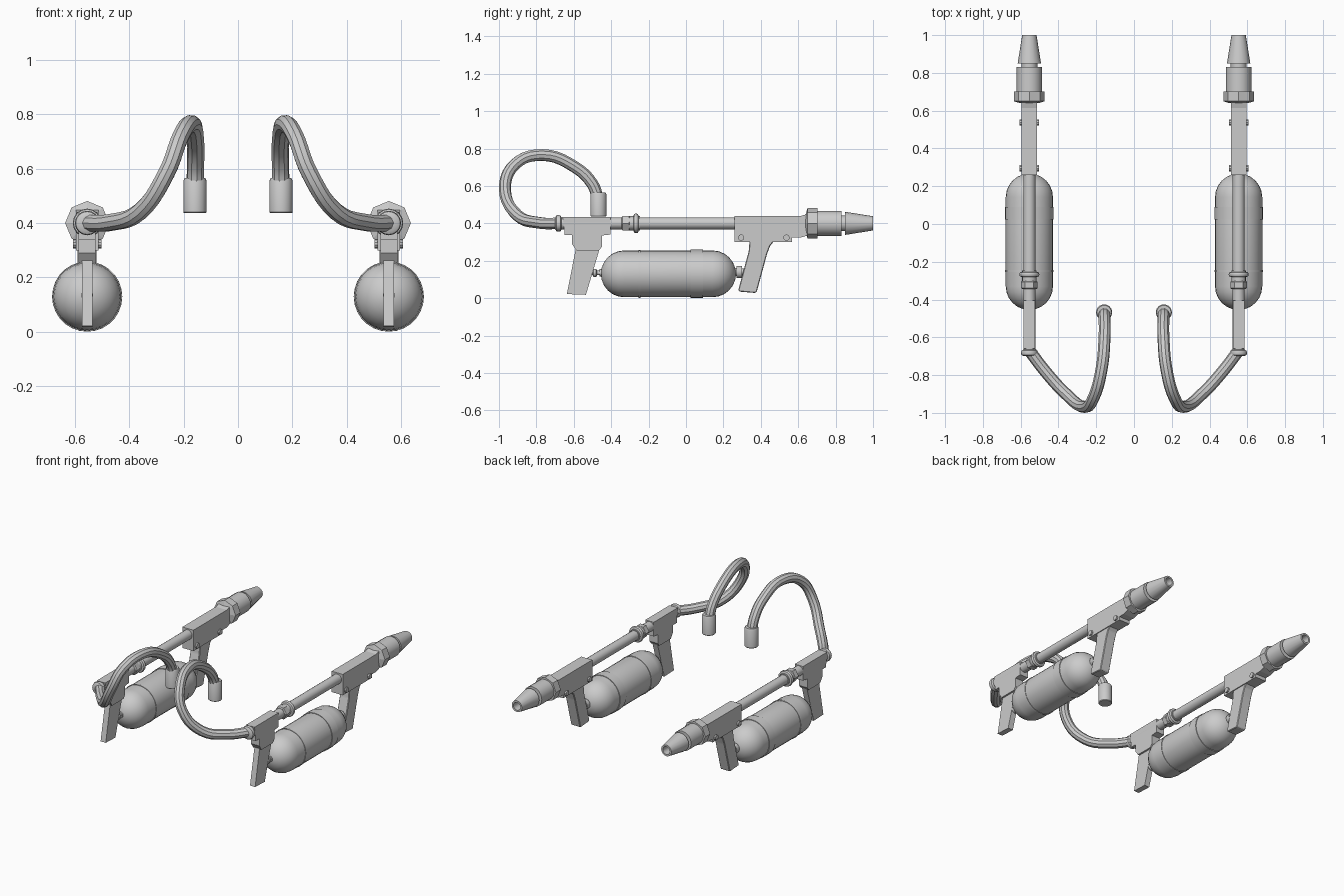
import bpy, bmesh, math

if "Cube" in bpy.data.objects:
    bpy.data.objects.remove(bpy.data.objects["Cube"])

GX, PZ, TZ = 0.554, 0.40, 0.13   # gun x, pipe height, tank height


def finish(name, mesh, smooth=True):
    """Link the right-hand part and mirror it to the left-hand one."""
    mesh.name = name
    if smooth:
        mesh.shade_smooth()
        mesh.set_sharp_from_angle(angle=math.radians(32))
    ob = bpy.data.objects.new(name, mesh)
    bpy.context.scene.collection.objects.link(ob)
    m = ob.modifiers.new("mirror", 'MIRROR')
    m.use_mirror_merge = False
    return ob


def from_bmesh(name, bm, smooth=True):
    bmesh.ops.recalc_face_normals(bm, faces=bm.faces)
    me = bpy.data.meshes.new(name)
    bm.to_mesh(me)
    bm.free()
    return finish(name, me, smooth)


def lathe(name, profile, z, sides=16, x=GX, y0=0.0, upright=False, smooth=True):
    """Turn (radius, position) pairs about a y-parallel (or vertical) axis."""
    bm = bmesh.new()
    rings = []
    for r, p in profile:
        ring = []
        for i in range(sides):
            a = 2 * math.pi * i / sides
            u, v = r * math.cos(a), r * math.sin(a)
            ring.append(bm.verts.new((x + u, y0 + v, p) if upright else (x + u, p, z + v)))
        rings.append(ring)
    for a, b in zip(rings, rings[1:]):
        for i in range(sides):
            j = (i + 1) % sides
            bm.faces.new((a[i], a[j], b[j], b[i]))
    bm.faces.new(rings[0])
    bm.faces.new(rings[-1])
    return from_bmesh(name, bm, smooth)


def plate(name, outline, width, bevel=0.0):
    """Extrude a (y, z) outline across x, centred on the gun."""
    bm = bmesh.new()
    f = bm.faces.new([bm.verts.new((GX - width / 2, y, z)) for y, z in outline])
    ext = bmesh.ops.extrude_face_region(bm, geom=[f])["geom"]
    bmesh.ops.translate(bm, vec=(width, 0, 0),
                        verts=[v for v in ext if isinstance(v, bmesh.types.BMVert)])
    if bevel:
        bmesh.ops.bevel(bm, geom=[e for e in bm.edges], offset=bevel, segments=1, affect='EDGES')
    return from_bmesh(name, bm, False)


# tank: cylinder with domed ends, two raised bands
R = 0.125
dome = [(R * math.cos(math.radians(t)), R * math.sin(math.radians(t)))
        for t in (0, 15, 30, 45, 60, 75, 86)]
tank = [(r, -0.33 - d) for r, d in reversed(dome)] + [(r, 0.142 + d) for r, d in dome]
lathe("tank", tank, TZ, 28)
lathe("tank_wide_band", [(0.12, 0.025), (0.129, 0.025), (0.129, 0.09), (0.12, 0.09)], TZ, 28)
lathe("tank_thin_band", [(0.12, -0.255), (0.128, -0.255), (0.128, -0.243), (0.12, -0.243)], TZ, 28)

# tank mounts joining both grips
lathe("tank_front_mount", [(0.022, 0.25), (0.022, 0.27), (0.033, 0.27), (0.033, 0.30),
                           (0.018, 0.30), (0.018, 0.34)], TZ + 0.01, 12)
lathe("tank_rear_mount", [(0.02, -0.44), (0.02, -0.462), (0.012, -0.462), (0.012, -0.475),
                          (0.022, -0.48), (0.022, -0.495), (0.012, -0.50), (0.012, -0.54)],
      TZ + 0.005, 12)

# main pipe with its collar, ring and nut
lathe("pipe", [(0.032, -0.69), (0.032, 0.28)], PZ, 16)
lathe("pipe_end_collar", [(0.03, -0.70), (0.042, -0.693), (0.045, -0.682),
                          (0.042, -0.671), (0.03, -0.664)], PZ, 16)
lathe("pipe_ring", [(0.04, -0.281), (0.05, -0.277), (0.053, -0.267),
                    (0.05, -0.257), (0.04, -0.253)], PZ, 16)
lathe("pipe_sleeve", [(0.038, -0.305), (0.038, -0.245)], PZ, 16)
lathe("pipe_nut", [(0.037, -0.345), (0.044, -0.339), (0.044, -0.306), (0.037, -0.30)],
      PZ, 6, smooth=False)

# front receiver and grip
plate("receiver", [(0.26, 0.44), (0.615, 0.44), (0.65, 0.45), (0.65, 0.335), (0.61, 0.323),
                   (0.567, 0.323), (0.567, 0.30), (0.26, 0.30)], 0.082)
plate("front_grip", [(0.34, 0.31), (0.475, 0.31), (0.45, 0.28), (0.433, 0.235), (0.378, 0.033),
                     (0.37, 0.028), (0.285, 0.035), (0.28, 0.045), (0.335, 0.25)], 0.07, 0.004)

# receiver pins, right through the body
for i, y in enumerate((0.295, 0.537)):
    pin = bmesh.new()
    bmesh.ops.create_cone(pin, cap_ends=True, segments=10, radius1=0.017, radius2=0.017, depth=0.104)
    for v in pin.verts:
        v.co = (GX + v.co.z, y + v.co.x, 0.324 + v.co.y)
    from_bmesh(f"receiver_pin_{i + 1}", pin)

# rear frame and slim rear grip
plate("rear_frame", [(-0.66, 0.435), (-0.405, 0.435), (-0.405, 0.34), (-0.45, 0.335),
                     (-0.45, 0.275), (-0.465, 0.255), (-0.585, 0.255), (-0.61, 0.29),
                     (-0.61, 0.338), (-0.65, 0.338), (-0.65, 0.36)], 0.062)
plate("rear_grip", [(-0.588, 0.27), (-0.46, 0.27), (-0.535, 0.018), (-0.637, 0.022)], 0.038)

# nozzle: octagonal collar, barrel, hollow tapered tip
lathe("nozzle_collar", [(0.05, 0.64), (0.081, 0.65), (0.081, 0.702), (0.05, 0.702)],
      PZ, 8, smooth=False)
lathe("nozzle_barrel", [(0.067, 0.69), (0.067, 0.832), (0.042, 0.832), (0.042, 0.86)], PZ, 16)
lathe("nozzle_tip", [(0.04, 0.85), (0.062, 0.85), (0.038, 1.0), (0.026, 1.0), (0.024, 0.90)], PZ, 16)

# hose looping back and up to the free connector
path = [(GX, -0.67, 0.40), (0.47, -0.78, 0.402), (0.36, -0.90, 0.442), (0.262, -0.968, 0.585),
        (0.212, -0.915, 0.715), (0.172, -0.77, 0.765), (0.156, -0.60, 0.705),
        (0.156, -0.50, 0.61), (0.158, -0.468, 0.52)]
cu = bpy.data.curves.new("hose_path", 'CURVE')
cu.dimensions = '3D'
cu.bevel_depth, cu.bevel_resolution, cu.resolution_u = 0.032, 3, 5
cu.use_fill_caps = True
sp = cu.splines.new('BEZIER')
sp.bezier_points.add(len(path) - 1)
for bp, co in zip(sp.bezier_points, path):
    bp.co = co
    bp.handle_left_type = bp.handle_right_type = 'AUTO'
tmp = bpy.data.objects.new("hose_path", cu)
bpy.context.scene.collection.objects.link(tmp)
bpy.context.view_layer.update()
hose_mesh = bpy.data.meshes.new_from_object(tmp.evaluated_get(bpy.context.evaluated_depsgraph_get()))
bpy.data.objects.remove(tmp)
finish("hose", hose_mesh)

lathe("hose_connector", [(0.04, 0.436), (0.043, 0.44), (0.043, 0.555), (0.038, 0.565)],
      0, 14, x=0.158, y0=-0.468, upright=True)
